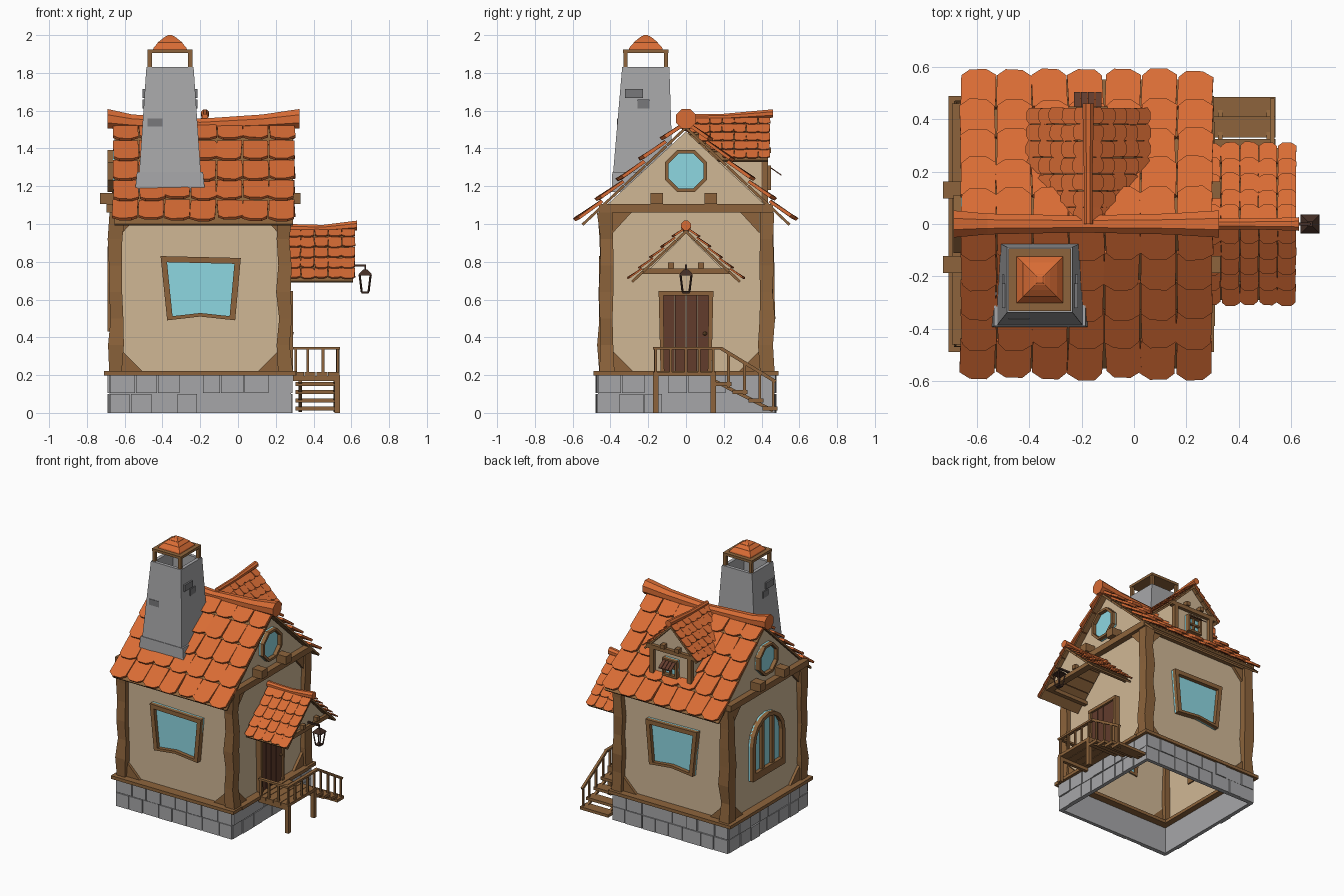
import bpy, bmesh, random
from math import sin, cos, pi
from mathutils import Vector, Matrix

if "Cube" in bpy.data.objects:
    bpy.data.objects.remove(bpy.data.objects["Cube"])
random.seed(4)
I = Matrix.Identity(4)
R = lambda a: random.uniform(-a, a)


def mat(name, r, g, b):
    m = bpy.data.materials.new(name)
    m.diffuse_color = [(c / 255) ** 2.2 for c in (r, g, b)] + [1]
    m.use_nodes = True
    m.node_tree.nodes["Principled BSDF"].inputs["Base Color"].default_value = m.diffuse_color
    return m


WOOD, DARK, PLASTER = mat("wood", 140, 100, 62), mat("dark wood", 98, 62, 48), mat("plaster", 207, 182, 148)
TILE, GLASS, IRON = mat("tile", 216, 108, 56), mat("glass", 140, 214, 224), mat("iron", 70, 50, 42)
STONE, STONE2 = mat("stone", 165, 165, 167), mat("dark stone", 120, 120, 122)


def make(name, bm, m):
    bmesh.ops.recalc_face_normals(bm, faces=bm.faces)
    me = bpy.data.meshes.new(name)
    bm.to_mesh(me)
    bm.free()
    me.materials.append(m)
    bpy.context.collection.objects.link(bpy.data.objects.new(name, me))


def loft(bm, rings, M=I):
    vs = [[bm.verts.new(M @ Vector(p)) for p in r] for r in rings]
    n = len(vs[0])
    for a, b in zip(vs, vs[1:]):
        for i in range(n):
            bm.faces.new((a[i], a[(i + 1) % n], b[(i + 1) % n], b[i]))
    bm.faces.new(vs[0])
    bm.faces.new(vs[-1])


def prism(bm, pts, d0, d1, M=I):
    loft(bm, [[(a, b, d) for a, b in pts] for d in (d0, d1)], M)


def rect(x0, x1, y0, y1):
    return [(x0, y0), (x1, y0), (x1, y1), (x0, y1)]


def box(bm, x0, x1, y0, y1, z0, z1, M=I):
    prism(bm, rect(x0, x1, y0, y1), z0, z1, M)


def sq(cx, cy, h, z, k=0):
    return [(x, y, z) for x, y in rect(cx - h, cx + h, cy - h + k, cy + h - k)]


def beam(bm, p, q, w):
    p, q = Vector(p), Vector(q)
    M = Matrix.Translation(p) @ (q - p).to_track_quat('Z', 'Y').to_matrix().to_4x4()
    box(bm, -w / 2, w / 2, -w / 2, w / 2, 0, (q - p).length, M)


def frame(bm, pts, k, d0, d1, M):
    c = sum((Vector(p) for p in pts), Vector((0, 0))) / len(pts)
    ins = [c + (Vector(p) - c) * k for p in pts]
    for i in range(len(pts)):
        j = (i + 1) % len(pts)
        prism(bm, [pts[i], pts[j], ins[j], ins[i]], d0, d1, M)


def axes(u, v, n, o=(0, 0, 0)):
    M = Matrix((u, v, n)).transposed().to_4x4()
    M.translation = Vector(o)
    return M


# Wall planes: (across, up, outward)
HX = -0.2
FRONT = axes((1, 0, 0), (0, 0, 1), (0, -1, 0), (HX, -0.42, 0))
BACK = axes((1, 0, 0), (0, 0, 1), (0, 1, 0), (HX, 0.42, 0))
RIGHT = axes((0, 1, 0), (0, 0, 1), (1, 0, 0), (0.25, 0, 0))
LEFT = axes((0, 1, 0), (0, 0, 1), (-1, 0, 0), (-0.65, 0, 0))


def window(name, pts, M, k=0.84, bars=()):
    bm = bmesh.new()
    prism(bm, pts, -0.005, 0.012, M)
    make(name + "_glass", bm, GLASS)
    bm = bmesh.new()
    frame(bm, pts, k, -0.01, 0.04, M)
    for r in bars:
        prism(bm, rect(*r), 0, 0.03, M)
    make(name + "_frame", bm, WOOD)


def tiled_roof(name, M, length, run, drop, cols, rows, keep=lambda p: True):
    tiles, boards = bmesh.new(), bmesh.new()
    L = (run * run + drop * drop) ** 0.5
    w, h = length / cols, L / rows
    for s in (1, -1):
        v = Vector((0, s * run, -drop)) / L
        S = M @ axes((1, 0, 0), v, (0, s * drop / L, run / L))
        for r in range(rows):
            if keep(S @ Vector((length / 2, (r + 1) * h, 0))):
                box(boards, 0.01, length - 0.01, r * h, (r + 0.96) * h, -0.018, -0.004, S)
            for c in range(cols):
                x0, x1, top = c * w, (c + 1) * w, r * h - 0.1 * h * (r > 0)
                low = (r + 1) * h + R(0.06 * h)
                if not keep(S @ Vector(((x0 + x1) / 2, low, 0.02))):
                    continue
                e, g, t = R(0.05 * w), 0.015 * w, 0.13 * h
                o = [(x0 + g, top, 0), (x1 - g, top, 0), (x1 - g + e, low - 1.3 * t, t),
                     (x1 - .27 * w, low, 1.4 * t), (x0 + .27 * w, low, 1.4 * t), (x0 + g + e, low - 1.3 * t, t)]
                loft(tiles, [o, [(a, b, n + 0.11 * h + R(.02 * h)) for a, b, n in o]], S)
    make(name + "_tiles", tiles, TILE)
    make(name + "_boards", boards, WOOD)


def ridge(name, rows, M=I):
    bm = bmesh.new()
    loft(bm, [[(x, r * cos(a), z + r * sin(a)) for a in [pi / 8 + i * pi / 4 for i in range(8)]]
              for x, z, r in rows], M)
    make(name, bm, TILE)


# Stone foundation: hollow ring of rough blocks
bm = bmesh.new()
for M, half, d in ((FRONT, .48, .055), (BACK, .48, .055), (RIGHT, .465, .035), (LEFT, .465, .035)):
    prism(bm, rect(-half, half, 0, .2), d - .03, d - .008, M)
    for z0, z1 in ((0, .1), (.105, .2)):
        cuts = [-half + i * 2 * half / 8 + (R(.02) if 0 < i < 8 else 0) for i in range(9)]
        for a, b in zip(cuts, cuts[1:]):
            prism(bm, rect(a + .003, b - .003, z0, z1), d - .01, d + R(.005), M)
make("foundation", bm, STONE)

# Sill ring
bm = bmesh.new()
for s in (-1, 1):
    box(bm, -.71, .305, s * .44 - .05, s * .44 + .05, .198, .222)
    box(bm, HX + s * .46 - .05, HX + s * .46 + .05, -.39, .39, .198, .222)
make("sill", bm, WOOD)

# Plaster walls with gables, open underneath
bm = bmesh.new()
loft(bm, [[(x, y, z) for y, z in ((-.42, .21), (.42, .21), (.42, 1.1), (0, 1.49), (-.42, 1.1))]
          for x in (-.65, .25)])
bmesh.ops.delete(bm, geom=[min(bm.faces, key=lambda f: f.calc_center_median().z)], context='FACES_ONLY')
make("walls", bm, PLASTER)

# Wavy corner posts
bm = bmesh.new()
for x in (-.645, .245):
    for y in (-.425, .425):
        loft(bm, [sq(x + R(.007), y + R(.007), .038 + R(.005), .22 + i * .14) for i in range(7)])
make("corner_posts", bm, WOOD)

# Corner braces, gable beams and beam ends
bm = bmesh.new()
for M, a in ((FRONT, .415), (BACK, .415), (RIGHT, .39), (LEFT, .39)):
    for s in (-1, 1):
        prism(bm, [(s * a, .22), (s * (a - .11), .22), (s * a, .33)], 0, .02, M)
        prism(bm, [(s * a, 1.07), (s * (a - .11), 1.07), (s * a, .95)], 0, .02, M)
for M in (RIGHT, LEFT):
    prism(bm, rect(-.46, .46, 1.06, 1.105), -.01, .045, M)
    for y in (-.155, .13):
        prism(bm, rect(y - .033, y + .033, 1.105, 1.165), -.02, .08, M)
for M in (FRONT, BACK):
    prism(bm, rect(-.46, .46, 1.05, 1.09), -.01, .03, M)
make("wall_timbers", bm, WOOD)

# Windows
trap = [(-.175, .49), (0, .51), (.185, .49), (.215, .82), (-.21, .83)]
window("front_window", trap, FRONT)
window("back_window", trap, BACK)
octo = [(.12 * cos(a), 1.28 + .12 * sin(a)) for a in [pi / 8 + i * pi / 4 for i in range(8)]]
window("right_gable_window", octo, RIGHT)
window("left_gable_window", octo, LEFT)
arch = [(-.19, .43), (.19, .43)] + [(.19 * cos(i * pi / 8), .69 + .19 * sin(i * pi / 8)) for i in range(9)]
window("arched_window", arch, LEFT, .82, [(-.075, -.045, .45, .84), (.045, .075, .45, .84)])

# Main roof
tiled_roof("main_roof", Matrix.Translation((-.665, 0, 1.525)), .965, .56, .525, 7, 5)
ridge("main_ridge", [(-.69, 1.557, .056), (-.56, 1.54, .043), (-.2, 1.525, .035), (.13, 1.54, .043), (.325, 1.557, .056)])

# Dormer on the back slope
DX = -.175
DORM = axes((1, 0, 0), (0, 0, 1), (0, 1, 0), (DX, .41, 0))
above = lambda p: p.z > 1.51 - .94 * p.y
tiled_roof("dormer_roof", axes((0, 1, 0), (-1, 0, 0), (0, 0, 1), (DX, 0, 1.565)), .445, .225, .225, 7, 5, above)
ridge("dormer_ridge", [(0, 1.565, .018), (.2, 1.567, .018), (.46, 1.585, .024)],
      axes((0, 1, 0), (-1, 0, 0), (0, 0, 1), (DX, 0, 0)))
bm = bmesh.new()
prism(bm, [(-.165, 1.09), (.165, 1.09), (.165, 1.38), (0, 1.54), (-.165, 1.38)], -.33, 0, DORM)
make("dormer_walls", bm, PLASTER)
bm = bmesh.new()
for s in (-1, 1):
    prism(bm, rect(s * .155 - .016, s * .155 + .016, 1.08, 1.36), -.01, .025, DORM)
    prism(bm, rect(s * .06 - .016, s * .06 + .016, 1.375, 1.405), -.01, .04, DORM)
prism(bm, rect(-.2, .2, 1.345, 1.375), -.01, .025, DORM)
make("dormer_timbers", bm, WOOD)
window("dormer_window", rect(-.06, .06, 1.18, 1.31), DORM, .76, [(-.006, .006, 1.19, 1.3), (-.05, .05, 1.24, 1.252)])
bm = bmesh.new()
for i in range(4):
    x = DX - .054 + i * .027
    loft(bm, [[(x, .44, 1.3), (x + .024, .44, 1.3), (x + .024, .44, 1.307), (x, .44, 1.307)],
              [(x, .505, 1.255), (x + .024, .505, 1.255), (x + .024, .505, 1.262), (x, .505, 1.262)]])
make("dormer_shutter", bm, DARK)

# Porch roof over the door
PORCH = axes((0, 1, 0), (0, 0, 1), (1, 0, 0), (.57, 0, 0))
tiled_roof("porch_roof", Matrix.Translation((.26, 0, .975)), .36, .295, .275, 5, 5)
ridge("porch_ridge", [(.25, .98, .022), (.45, .975, .022), (.63, .992, .028)])
bm = bmesh.new()
prism(bm, [(-.2, .755), (.2, .755), (0, .95)], -.01, .01, PORCH)
make("porch_gable", bm, PLASTER)
bm = bmesh.new()
prism(bm, rect(-.23, .23, .735, .765), -.02, .03, PORCH)
for s in (-1, 1):
    prism(bm, rect(s * .08 - .016, s * .08 + .016, .765, .797), -.01, .04, PORCH)
    box(bm, .25, .6, s * .215 - .015, s * .215 + .015, .735, .762)
make("porch_timbers", bm, WOOD)

# Door with frame and knob
bm = bmesh.new()
for i in range(4):
    y = -.12 + i * .06
    prism(bm, rect(y + .002, y + .058, .222, .63), 0, .025 + R(.004), RIGHT)
make("door", bm, DARK)
bm = bmesh.new()
for s in (-1, 1):
    prism(bm, [(s * .115, .22), (s * .135, .22), (s * .145, .645), (s * .12, .645)], 0, .04, RIGHT)
prism(bm, rect(-.145, .145, .622, .645), 0, .042, RIGHT)
make("door_frame", bm, WOOD)
bm = bmesh.new()
bmesh.ops.create_icosphere(bm, subdivisions=1, radius=.012, matrix=Matrix.Translation((.285, .1, .42)))
make("door_knob", bm, WOOD)

# Landing, stairs and railing
bm = bmesh.new()
for i in range(4):
    box(bm, .29 + i * .0625, .349 + i * .0625, -.175, .16, .195, .217)
for y in (-.16, .145):
    beam(bm, (.525, y, 0), (.525, y, .2), .03)
    box(bm, .29, .54, y - .012, y + .012, .17, .195)
for i, y in enumerate((.2, .285, .37, .445)):
    box(bm, .305, .54, y - .04, y + .04, .142 - i * .043, .163 - i * .043)
for x in (.33, .515):
    beam(bm, (x, .15, .17), (x, .46, .012), .018)
make("landing_and_stairs", bm, WOOD)
bm = bmesh.new()
box(bm, .515, .54, -.175, .19, .335, .35)
box(bm, .29, .54, -.175, -.15, .335, .35)
beam(bm, (.528, .185, .342), (.528, .475, .165), .018)
for y in (-.16, -.08, 0, .07, .145):
    beam(bm, (.528, y, .21), (.528, y, .338), .014)
for x in (.305, .37, .45):
    beam(bm, (x, -.163, .21), (x, -.163, .338), .014)
for i, y in enumerate((.225, .31, .39, .462)):
    beam(bm, (.528, y, .135 - i * .04), (.528, y, .32 - (y - .225) * .61), .014)
make("railing", bm, WOOD)

# Hanging lantern
bm = bmesh.new()
LX = .673
beam(bm, (.57, 0, .78), (LX, 0, .78), .012)
beam(bm, (LX, 0, .785), (LX, 0, .74), .008)
loft(bm, [sq(LX, 0, .036, .728), sq(LX, 0, .032, .738), sq(LX, 0, .01, .76)])
loft(bm, [sq(LX, 0, .018, .632), sq(LX, 0, .022, .642)])
for a in (-1, 1):
    for b in (-1, 1):
        beam(bm, (LX + a * .018, b * .018, .64), (LX + a * .029, b * .029, .73), .008)
make("lantern", bm, IRON)

# Tapered hollow chimney with collar
CX, CY = -.36, -.225
bm = bmesh.new()
loft(bm, [sq(CX, CY, .167, 1.17, .005), sq(CX, CY - .003, .163, 1.27, .005), sq(CX, -.213, .125, 1.83),
          sq(CX, -.213, .1, 1.83), sq(CX, -.213, .1, 1.6)])
loft(bm, [sq(CX, CY - .006, .185, 1.17, .022), sq(CX, CY - .006, .175, 1.275, .016)])
make("chimney", bm, STONE)
bm = bmesh.new()
for x, z, w in ((-.44, 1.535, .04), (-.29, 1.46, .047)):
    box(bm, x - w, x + w, -.365, -.25, z - .024, z + .024)
for y, z, w in ((-.275, 1.69, .047), (-.225, 1.635, .032)):
    for s in (-1, 1):
        box(bm, CX + s * .105 - .04, CX + s * .105 + .04, y - w, y + w, z - .024, z + .024)
make("chimney_accent_stones", bm, STONE2)

# Chimney cap: posts, plank frame and stepped tiles
bm = bmesh.new()
for a in (-1, 1):
    for b in (-1, 1):
        beam(bm, (CX + a * .107, -.213 + b * .107, 1.82), (CX + a * .107, -.213 + b * .107, 1.91), .022)
loft(bm, [sq(CX, -.213, .12, 1.905), sq(CX, -.213, .12, 1.924)])
make("chimney_cap_frame", bm, WOOD)
bm = bmesh.new()
for h, t, z0, z1 in ((.09, .065, 1.922, 1.958), (.067, .038, 1.952, 1.982), (.04, .02, 1.978, 1.995), (.018, .01, 1.993, 2)):
    loft(bm, [sq(CX, -.213, h, z0), sq(CX, -.213, h * .97, z0 + (z1 - z0) * .3), sq(CX, -.213, t, z1)])
make("chimney_cap_tiles", bm, TILE)
